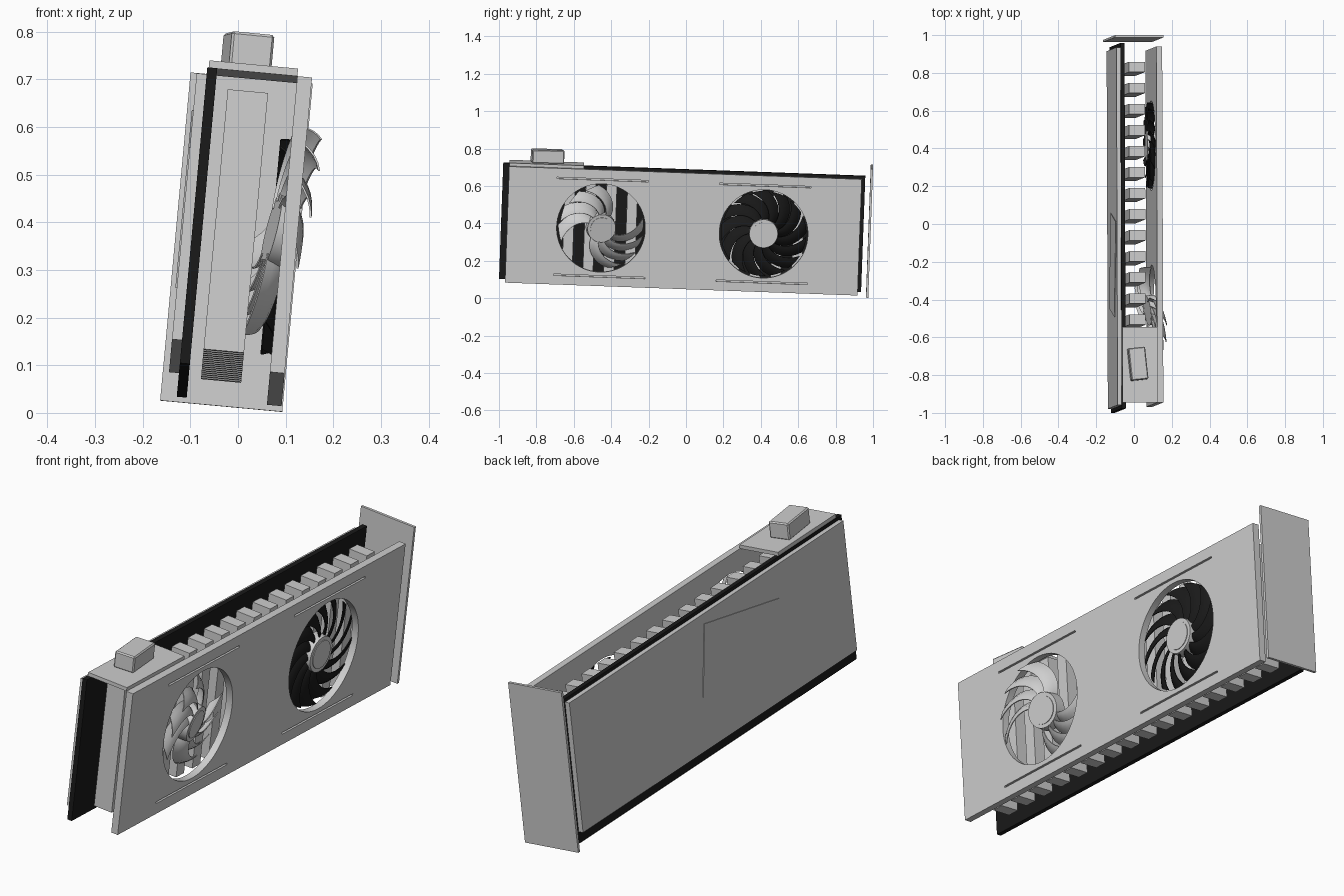
import bpy, bmesh, math
from mathutils import Matrix, Vector

if "Cube" in bpy.data.objects:
    bpy.data.objects.remove(bpy.data.objects["Cube"])

# The whole card leans slightly; parts are built in card space (x = thickness)
TILT = (Matrix.Translation((0, 0, 0.37)) @ Matrix.Rotation(math.radians(5.3), 4, 'Y')
        @ Matrix.Rotation(math.radians(-2.1), 4, 'X'))


def material(name, value):
    m = bpy.data.materials.new(name)
    m.use_nodes = True
    m.diffuse_color = (value, value, value, 1)
    m.node_tree.nodes["Principled BSDF"].inputs["Base Color"].default_value = m.diffuse_color
    return m


LIGHT = material("light grey", 0.62)
BLACK = material("black", 0.01)


def make(name, bm, mat, local=Matrix()):
    bmesh.ops.recalc_face_normals(bm, faces=bm.faces)
    me = bpy.data.meshes.new(name)
    bm.to_mesh(me)
    bm.free()
    me.materials.append(mat)
    ob = bpy.data.objects.new(name, me)
    bpy.context.collection.objects.link(ob)
    ob.matrix_world = TILT @ local
    return ob


def box(name, xs, ys, zs, mat, turn=Matrix()):
    bm = bmesh.new()
    bmesh.ops.create_cube(bm, size=1)
    size = [b - a for a, b in (xs, ys, zs)]
    mid = [(a + b) / 2 for a, b in (xs, ys, zs)]
    bmesh.ops.scale(bm, vec=size, verts=bm.verts)
    return make(name, bm, mat, Matrix.Translation(mid) @ turn)


def disc(name, radius, x0, x1, mat, local, top=1.0, sides=48):
    bm = bmesh.new()
    bmesh.ops.create_cone(bm, cap_ends=True, segments=sides, radius1=radius,
                          radius2=radius * top, depth=x1 - x0)
    place = Matrix.Translation(((x0 + x1) / 2, 0, 0)) @ Matrix.Rotation(math.pi / 2, 4, 'Y')
    bmesh.ops.transform(bm, matrix=place, verts=bm.verts)
    return make(name, bm, mat, local)


def select(ob):
    bpy.ops.object.select_all(action='DESELECT')
    ob.select_set(True)
    bpy.context.view_layer.objects.active = ob


def smooth(ob):
    select(ob)
    bpy.ops.object.shade_smooth_by_angle(angle=math.radians(35))


def cut(ob, cutter):
    cutter.hide_render = True
    mod = ob.modifiers.new("cut", 'BOOLEAN')
    mod.operation = 'DIFFERENCE'
    mod.solver = 'EXACT'
    mod.object = cutter
    select(ob)
    bpy.ops.object.modifier_apply(modifier=mod.name)
    bpy.data.objects.remove(cutter)


def blades(name, angles, pitch, width, sweep, mat, local):
    """Curved, pitched blades swept around the x axis."""
    bm = bmesh.new()
    rows, cols = 8, 4
    for a0 in angles:
        grid = []
        for i in range(rows + 1):
            t = i / rows
            r = 0.065 + 0.163 * t
            row = []
            for j in range(cols + 1):
                s = j / cols - 0.5
                a = math.radians(a0 + sweep * t ** 1.3 + width * s * (1 - 0.25 * t))
                x = pitch * s + 0.008 * math.cos(s * math.pi)
                row.append(bm.verts.new((x, r * math.cos(a), r * math.sin(a))))
            grid.append(row)
        for i in range(rows):
            for j in range(cols):
                bm.faces.new((grid[i][j], grid[i + 1][j], grid[i + 1][j + 1], grid[i][j + 1]))
    ob = make(name, bm, mat, local)
    mod = ob.modifiers.new("thickness", 'SOLIDIFY')
    mod.thickness = 0.004
    mod.offset = 0
    select(ob)
    bpy.ops.object.modifier_apply(modifier=mod.name)
    smooth(ob)
    return ob


FANS = {"front": -0.455, "rear": 0.415}

# Circuit board, back cover and its slanted badge panel
box("circuit_board", (-0.097, -0.076), (-0.989, 0.948), (-0.312, 0.312), BLACK)
box("back_cover", (-0.118, -0.097), (-0.97, 0.925), (-0.263, 0.298), LIGHT)
box("back_badge", (-0.121, -0.118), (-0.475, 0.035), (-0.09, 0.21), LIGHT,
    Matrix.Rotation(math.radians(11), 4, 'X'))

# Mounting bracket
box("bracket", (-0.131, 0.1265), (0.975, 0.987), (-0.322, 0.37), LIGHT)

# Heatsink fins
for i in range(16):
    y = 0.822 - 0.1115 * i
    box(f"fin_{i + 1}", (-0.05, 0.035), (y - 0.0275, y + 0.0275), (-0.274, 0.274), LIGHT)

# Shroud with round openings and thin grooves
shroud = box("shroud", (0.093, 0.124), (-0.957, 0.929), (-0.312, 0.312), LIGHT)
for y in FANS.values():
    cut(shroud, disc("hole_cutter", 0.237, 0.05, 0.2, LIGHT, Matrix.Translation((0, y, 0)), sides=64))
    for z in (-0.26, 0.26):
        cut(shroud, box("groove_cutter", (0.114, 0.15), (y - 0.245, y + 0.245),
                        (z - 0.004, z + 0.004), LIGHT))
smooth(shroud)

# Top plate and power plug
box("top_plate", (-0.094, 0.093), (-0.957, -0.558), (0.312, 0.328), LIGHT)
plug = box("power_plug", (-0.061, 0.029), (-0.84, -0.668), (0.326, 0.398), LIGHT,
           Matrix.Rotation(math.radians(6), 4, 'Z'))
bevel = plug.modifiers.new("edge", 'BEVEL')
bevel.width = 0.005
bevel.segments = 1

# Fans: the front one is loose and tilted, with gaps between its blades
lean = Matrix.Rotation(math.radians(12), 4, Vector((0, 1, 1)))
seats = {
    "front": Matrix.Translation((0.088, FANS["front"], 0)) @ lean,
    "rear": Matrix.Translation((0.086, FANS["rear"], 0)),
}
for key, seat in seats.items():
    smooth(disc(f"{key}_fan_hub", 0.08, -0.02, 0.026, LIGHT, seat, top=0.95))
    smooth(disc(f"{key}_fan_cap", 0.06, 0.026, 0.029, LIGHT, seat))

step = 360 / 13
blades("rear_fan_blades", [i * step for i in range(13)], 0.03, 30, 42, BLACK, seats["rear"])
blades("front_fan_blades", [60, 88, 116, 144, 245, 270, 295, 320], 0.045, 27, 45, LIGHT, seats["front"])
